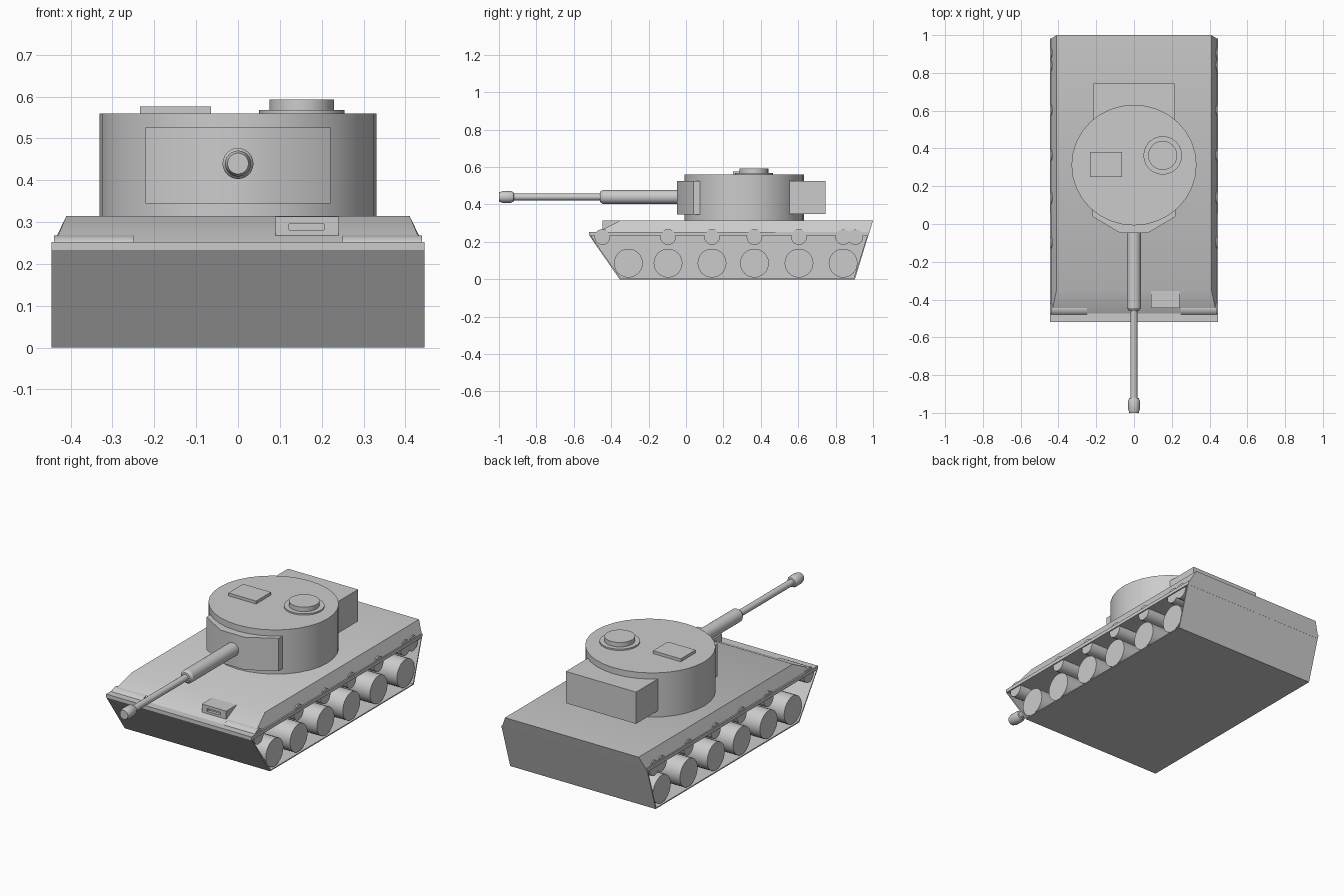
import bpy, bmesh, math
from mathutils import Vector

if "Cube" in bpy.data.objects:
    bpy.data.objects.remove(bpy.data.objects["Cube"])

grey = bpy.data.materials.new("plain grey")
grey.diffuse_color = (0.6, 0.6, 0.6, 1)
grey.use_nodes = True
grey.node_tree.nodes["Principled BSDF"].inputs["Base Color"].default_value = grey.diffuse_color


def finish(name, bm, smooth=True):
    bmesh.ops.recalc_face_normals(bm, faces=bm.faces)
    me = bpy.data.meshes.new(name)
    bm.to_mesh(me)
    bm.free()
    ob = bpy.data.objects.new(name, me)
    bpy.context.collection.objects.link(ob)
    me.materials.append(grey)
    if smooth:
        bpy.ops.object.select_all(action='DESELECT')
        ob.select_set(True)
        bpy.context.view_layer.objects.active = ob
        bpy.ops.object.shade_smooth_by_angle(angle=math.radians(32))
    return ob


def loft(name, rings, smooth=True):
    """Skin a list of equal-length closed rings and cap both ends."""
    bm = bmesh.new()
    vs = [[bm.verts.new(p) for p in r] for r in rings]
    n = len(vs[0])
    for a, b in zip(vs, vs[1:]):
        for i in range(n):
            j = (i + 1) % n
            bm.faces.new((a[i], a[j], b[j], b[i]))
    bm.faces.new(vs[0])
    bm.faces.new(vs[-1])
    return finish(name, bm, smooth)


def side_prism(name, profile, x0, x1):
    return loft(name, [[(x, y, z) for y, z in profile] for x in (x0, x1)], False)


def box(name, x0, x1, y0, y1, z0, z1):
    return side_prism(name, [(y0, z0), (y1, z0), (y1, z1), (y0, z1)], x0, x1)


def lathe(name, origin, axis, steps, sides=24, stretch=1.0):
    """Round part along x, y or z from (distance, radius) steps."""
    u, v = {'x': ((0, 1, 0), (0, 0, 1)), 'y': ((1, 0, 0), (0, 0, 1)),
            'z': ((1, 0, 0), (0, 1, 0))}[axis]
    u, v, o = Vector(u), Vector(v), Vector(origin)
    w = Vector([float(axis == c) for c in 'xyz'])
    rings = []
    for d, r in steps:
        rings.append([o + w * d + u * r * math.cos(math.tau * i / sides)
                      + v * r * stretch * math.sin(math.tau * i / sides)
                      for i in range(sides)])
    return loft(name, rings)


# Lower hull: narrow core, with full-width front, floor and back plating
W, CORE, T = 0.446, 0.25, 0.006
side_prism("hull_core", [(-0.35, 0.002), (0.9, 0.002), (0.97, 0.235), (-0.51, 0.235)], -CORE, CORE)
side_prism("hull_plating", [(-0.518, 0.235), (-0.355, 0), (0.903, 0), (0.975, 0.235),
                            (0.975 - T, 0.235), (0.903 - T, T), (-0.355 + T, T),
                            (-0.518 + T, 0.235)], -W, W)

# Fender slab and sloped upper hull with the front slope
side_prism("fender_slab", [(-0.518, 0.233), (0.975, 0.233), (0.981, 0.252), (-0.518, 0.252)], -W, W)
bm = bmesh.new()
deck = [[bm.verts.new((s * x, y, z)) for s in (-1, 1)] for x, y, z in
        ((0.437, -0.475, 0.252), (0.41, -0.35, 0.315), (0.41, 1.0, 0.315), (0.44, 0.981, 0.252))]
for i in range(4):
    a, b = deck[i], deck[(i + 1) % 4]
    bm.faces.new((a[0], a[1], b[1], b[0]))
for s in (0, 1):
    bm.faces.new([d[s] for d in deck])
finish("upper_hull", bm)

# Road wheels and return rollers in the side channels
for s in (-1, 1):
    for y in (-0.308, -0.096, 0.139, 0.366, 0.604, 0.84):
        lathe("road_wheel", (0, y, 0.086), 'x', [(s * CORE, 0.077), (s * 0.44, 0.077)])
    for y in (-0.447, -0.096, 0.139, 0.366, 0.604, 0.84, 0.905):
        lathe("return_roller", (0, y, 0.226), 'x', [(s * CORE, 0.042), (s * 0.44, 0.042)], 20)

# Turret drum, rear bin and gun shield
lathe("turret", (0, 0.312, 0), 'z', [(0.313, 0.331), (0.56, 0.331)], 32, 0.965)
box("turret_bin", -0.215, 0.215, 0.5, 0.745, 0.35, 0.526)
shield = [(-0.221, 0.075), (-0.221, 0.04), (-0.075, -0.047),
          (0.075, -0.047), (0.221, 0.04), (0.221, 0.075)]
loft("gun_shield", [[(x, y, z) for x, y in shield] for z in (0.345, 0.526)])

# Gun: thick sleeve, thin barrel, chamfered muzzle
lathe("gun_barrel", (0, 0, 0.44), 'y',
      [(-0.03, 0.037), (-0.445, 0.037), (-0.46, 0.027), (-0.461, 0.018), (-0.92, 0.018),
       (-0.922, 0.025), (-0.935, 0.031), (-0.98, 0.031), (-1.0, 0.025)])

# Commander cupola and loader hatch
lathe("cupola_ring", (0.152, 0.363, 0), 'z', [(0.555, 0.102), (0.568, 0.102)])
lathe("cupola_lid", (0.152, 0.363, 0), 'z', [(0.56, 0.077), (0.593, 0.077)])
box("loader_hatch", -0.234, -0.064, 0.25, 0.38, 0.555, 0.576)

# Driver visor on the front slope, with a recessed slot
visor = box("driver_visor", 0.09, 0.24, -0.446, -0.353, 0.268, 0.313)
slot = box("visor_slot_cutter", 0.122, 0.206, -0.47, -0.43, 0.281, 0.296)
slot.hide_render = slot.hide_viewport = True
cut = visor.modifiers.new("slot", 'BOOLEAN')
cut.operation, cut.solver, cut.object = 'DIFFERENCE', 'EXACT', slot
